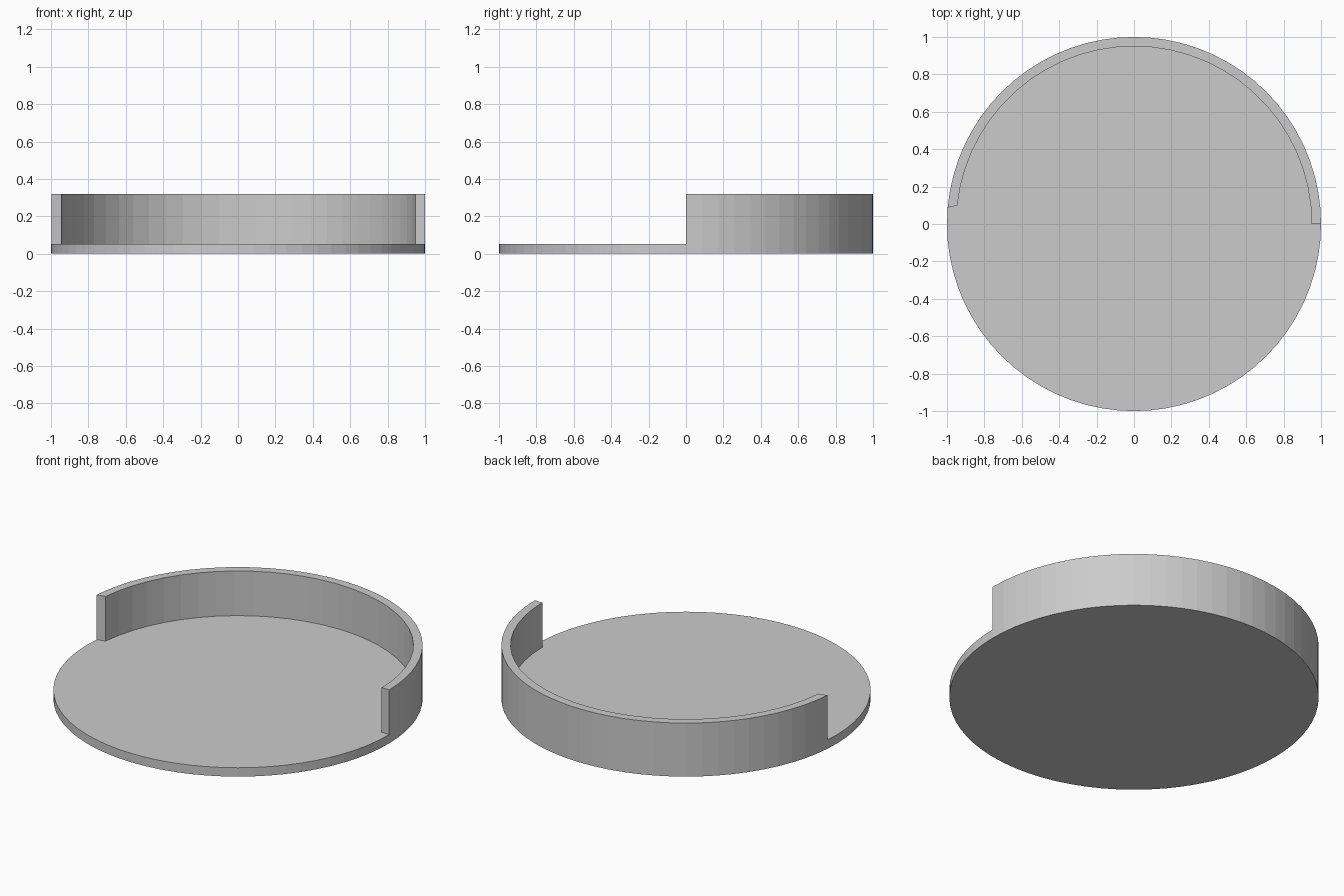
import bpy
import bmesh
from math import cos, sin, radians

cube = bpy.data.objects.get("Cube")
if cube:
    bpy.data.objects.remove(cube, do_unlink=True)

FLOOR_TOP, WALL_TOP = 0.053, 0.32
OUTER_R, INNER_R = 1.0, 0.95

grey = bpy.data.materials.new("plain_grey")
grey.use_nodes = True
colour = (0.6, 0.6, 0.6, 1)
grey.diffuse_color = colour
grey.node_tree.nodes["Principled BSDF"].inputs["Base Color"].default_value = colour


def arc(radius, step, end):
    """Points from angle 0 up to, but not including, the end angle."""
    return [(radius * cos(radians(a)), radius * sin(radians(a)))
            for a in range(0, end, step)]


def extrude_outline(name, outline, bottom, top):
    """Solid made by raising a flat outline."""
    bm = bmesh.new()
    face = bm.faces.new([bm.verts.new((x, y, bottom)) for x, y in outline])
    raised = bmesh.ops.extrude_face_region(bm, geom=[face], use_keep_orig=True)
    verts = [g for g in raised["geom"] if isinstance(g, bmesh.types.BMVert)]
    bmesh.ops.translate(bm, verts=verts, vec=(0, 0, top - bottom))
    bmesh.ops.recalc_face_normals(bm, faces=bm.faces[:])
    mesh = bpy.data.meshes.new(name)
    bm.to_mesh(mesh)
    bm.free()
    mesh.materials.append(grey)
    obj = bpy.data.objects.new(name, mesh)
    bpy.context.collection.objects.link(obj)
    return obj


# Round floor plate
extrude_outline("floor_plate", arc(OUTER_R, 5, 360), 0, FLOOR_TOP)

# Half-ring wall round the back, its left end stopping one facet short
wall_outline = arc(OUTER_R, 5, 180) + arc(INNER_R, 6, 180)[::-1]
extrude_outline("back_wall", wall_outline, FLOOR_TOP, WALL_TOP)
